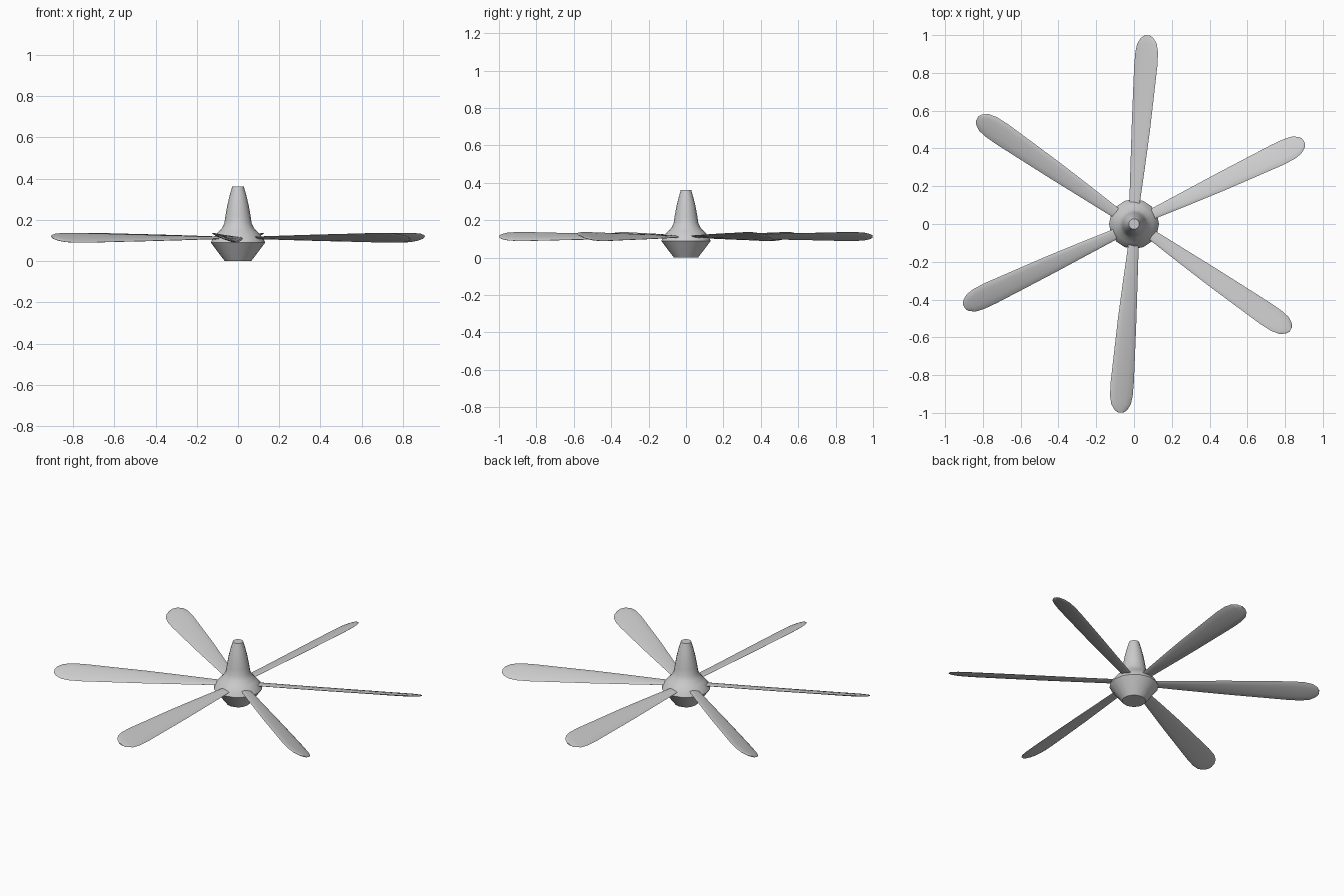
import bpy, bmesh
from math import sin, cos, pi, radians

if "Cube" in bpy.data.objects:
    bpy.data.objects.remove(bpy.data.objects["Cube"])


def loft(name, rings, angle=40):
    """Skin a list of closed rings and cap both ends."""
    bm = bmesh.new()
    loops = [[bm.verts.new(p) for p in ring] for ring in rings]
    n = len(loops[0])
    for a, b in zip(loops, loops[1:]):
        for i in range(n):
            bm.faces.new((a[i], a[(i + 1) % n], b[(i + 1) % n], b[i]))
    bm.faces.new(loops[0][::-1])
    bm.faces.new(loops[-1])
    bmesh.ops.recalc_face_normals(bm, faces=bm.faces)
    mesh = bpy.data.meshes.new(name)
    bm.to_mesh(mesh)
    bm.free()
    obj = bpy.data.objects.new(name, mesh)
    bpy.context.collection.objects.link(obj)
    bpy.ops.object.select_all(action='DESELECT')
    obj.select_set(True)
    bpy.context.view_layer.objects.active = obj
    bpy.ops.object.shade_smooth_by_angle(angle=radians(angle))
    return obj


# Hub with tapered nose: (radius, height)
hub_profile = [(0.064, 0), (0.097, 0.043), (0.132, 0.09), (0.122, 0.112),
               (0.100, 0.138), (0.078, 0.16), (0.066, 0.185), (0.061, 0.22),
               (0.051, 0.275), (0.040, 0.32), (0.028, 0.362)]
SIDES = 16
loft("hub", [[(r * cos(2 * pi * i / SIDES), r * sin(2 * pi * i / SIDES), z)
              for i in range(SIDES)] for r, z in hub_profile])

# Blade stations: (distance out, trailing edge, leading edge, slope, thickness)
stations = [(0.06, -0.024, 0.024, 0.08, 0.010),
            (0.14, -0.024, 0.035, 0.14, 0.012),
            (0.30, -0.019, 0.058, 0.24, 0.013),
            (0.50, -0.013, 0.085, 0.30, 0.014),
            (0.70, -0.005, 0.108, 0.34, 0.015),
            (0.84, 0.001, 0.124, 0.37, 0.016),
            (0.91, 0.007, 0.127, 0.38, 0.016),
            (0.955, 0.017, 0.120, 0.38, 0.014),
            (0.985, 0.036, 0.102, 0.38, 0.011),
            (0.998, 0.056, 0.083, 0.38, 0.006)]
BLADE_Z = 0.113


def blade_ring(y, x0, x1, slope, thick):
    mid, half = (x0 + x1) / 2, (x1 - x0) / 2
    ring = []
    for i in range(12):
        a = 2 * pi * i / 12
        dx = half * cos(a)
        ring.append((mid + dx, y, BLADE_Z + slope * dx + thick / 2 * sin(a)))
    return ring


# Six pitched blades sharing one mesh
first = loft("blade_1", [blade_ring(*s) for s in stations], 60)
for k in range(1, 6):
    blade = first.copy()
    blade.name = f"blade_{k + 1}"
    blade.rotation_euler.z = k * pi / 3
    bpy.context.collection.objects.link(blade)
